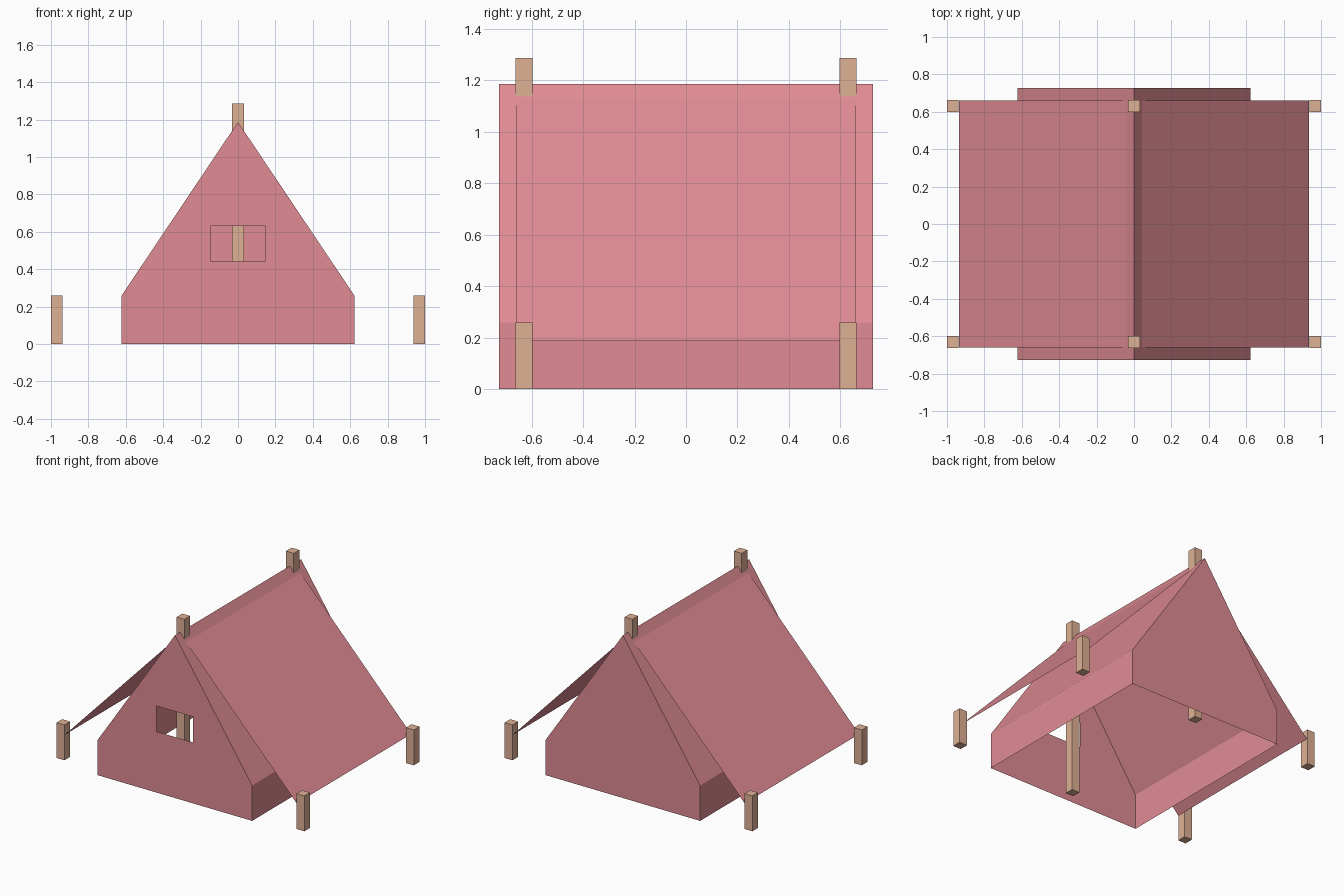
import bpy
import bmesh

if "Cube" in bpy.data.objects:
    bpy.data.objects.remove(bpy.data.objects["Cube"])


def material(name, rgb):
    m = bpy.data.materials.new(name)
    m.diffuse_color = [(c / 255 / 12.92 if c < 11 else ((c / 255 + 0.055) / 1.055) ** 2.4) for c in rgb] + [1]
    m.use_nodes = True
    m.node_tree.nodes["Principled BSDF"].inputs["Base Color"].default_value = m.diffuse_color
    return m


PINK = material("pink canvas", (224, 140, 148))
WOOD = material("light wood", (223, 177, 149))


def make_object(name, bm, mat):
    mesh = bpy.data.meshes.new(name)
    bm.to_mesh(mesh)
    bm.free()
    mesh.materials.append(mat)
    obj = bpy.data.objects.new(name, mesh)
    bpy.context.collection.objects.link(obj)
    return obj


# Tent body: open-bottomed sheet, house-shaped profile, window in the front wall
def tent_body():
    bm = bmesh.new()
    w, eave, ridge, d = 0.623, 0.258, 1.187, 0.727
    profile = [(-w, 0), (w, 0), (w, eave), (0, ridge), (-w, eave)]
    front = [bm.verts.new((x, -d, z)) for x, z in profile]
    back = [bm.verts.new((x, d, z)) for x, z in profile]
    hole = [bm.verts.new((x, -d, z)) for x, z in
            [(-0.147, 0.445), (0.147, 0.445), (0.147, 0.632), (-0.147, 0.632)]]
    for i in range(1, 5):                       # side walls and roof slopes
        j = (i + 1) % 5
        bm.faces.new((front[i], back[i], back[j], front[j]))
    bm.faces.new(back[::-1])                    # back wall
    bl, br, er, top, el = front                 # front wall around the window
    a, b, c, e = hole
    for f in [(bl, br, b, a), (br, er, c, b), (er, top, c), (top, e, c), (top, el, e), (el, bl, a, e)]:
        bm.faces.new(f)
    bmesh.ops.dissolve_limit(bm, angle_limit=0.01, verts=[], edges=[])
    make_object("tent_body", bm, PINK)


# Fly sheet: thin canvas from under the ridge out to the stakes
def fly_sheet():
    bm = bmesh.new()
    rows = [[bm.verts.new((x, y, z)) for y in (-0.66, 0.66)]
            for x, z in [(-0.935, 0.186), (0, 1.168), (0.935, 0.186)]]
    for r, s in zip(rows, rows[1:]):
        bm.faces.new((r[0], s[0], s[1], r[1]))
    make_object("fly_sheet", bm, PINK)


# Square wooden post standing on the ground
def post(name, x, y, height):
    bm = bmesh.new()
    bmesh.ops.create_cube(bm, size=1)
    for v in bm.verts:
        v.co = (x + v.co.x * 0.063, y + v.co.y * 0.065, (v.co.z + 0.5) * height)
    make_object(name, bm, WOOD)


tent_body()
fly_sheet()
for end, y in (("front", -0.63), ("back", 0.63)):
    post(end + "_tent_pole", 0, y, 1.287)
    for side, x in (("left", -0.9685), ("right", 0.9685)):
        post(f"{end}_{side}_stake", x, y, 0.258)
